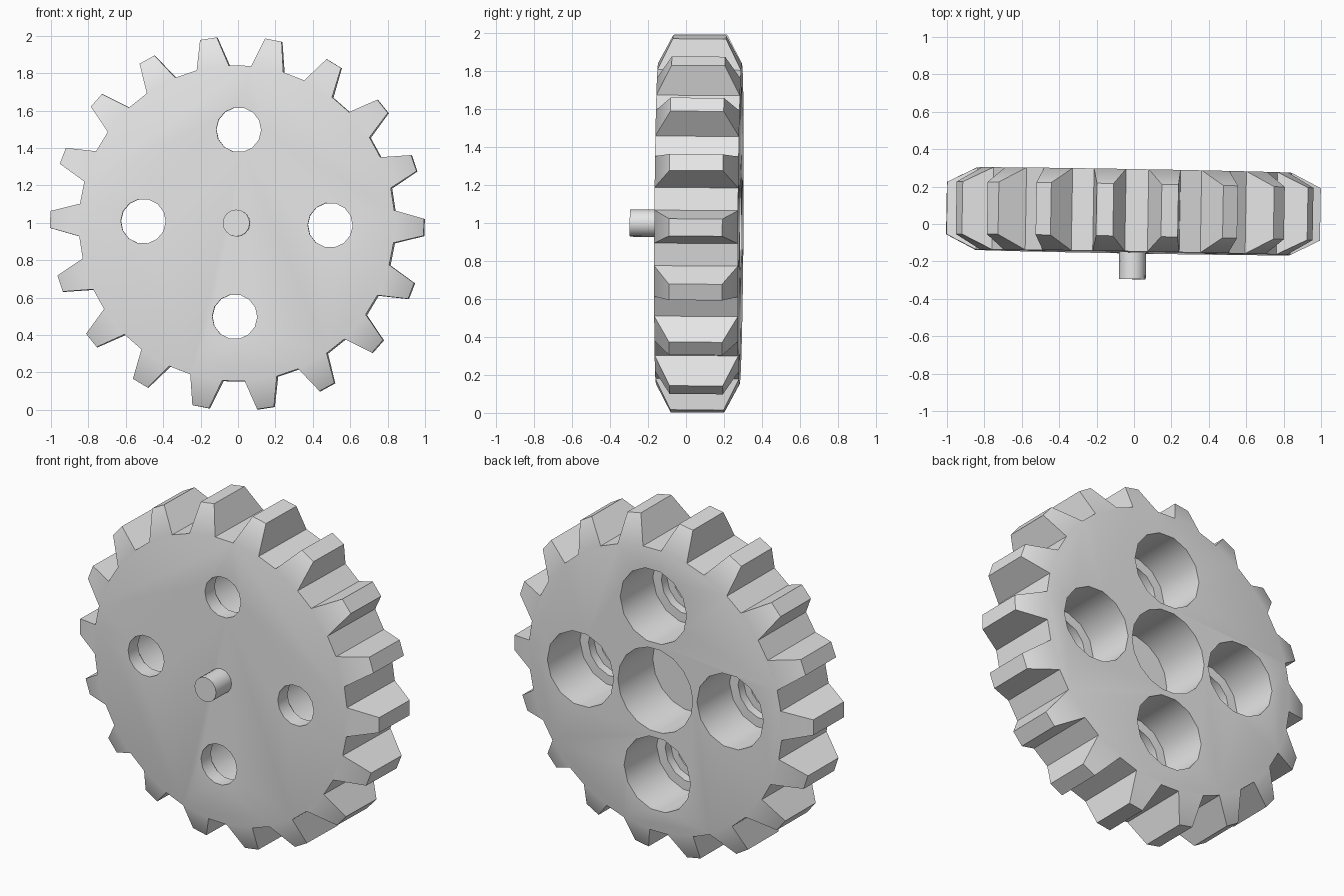
import bpy, bmesh
from math import sin, cos, pi, radians
from mathutils import Vector

cube = bpy.data.objects.get("Cube")
if cube:
    bpy.data.objects.remove(cube, do_unlink=True)

TEETH = 18
ROOT, TIP = 0.845, 1.0
HALF, TIP_HALF = 0.22, 0.14          # half thickness at root and tip
ROOT_ANG, TIP_ANG = radians(5.9), radians(2.6)

grey = bpy.data.materials.new("plain_grey")
grey.use_nodes = True
grey.diffuse_color = (0.8, 0.8, 0.8, 1)
grey.node_tree.nodes["Principled BSDF"].inputs["Base Color"].default_value = (0.8, 0.8, 0.8, 1)


def finish(name, bm):
    bmesh.ops.recalc_face_normals(bm, faces=bm.faces)
    mesh = bpy.data.meshes.new(name)
    bm.to_mesh(mesh)
    bm.free()
    mesh.materials.append(grey)
    obj = bpy.data.objects.new(name, mesh)
    bpy.context.collection.objects.link(obj)
    return obj


def polar(r, a, y):
    return Vector((r * cos(a), y, r * sin(a)))


def turned(name, profile, sides, x=0, z=0):
    """Capped solid turned around the y axis from (radius, y) points."""
    bm = bmesh.new()
    rings = [[bm.verts.new(polar(r, 2 * pi * i / sides, y) + Vector((x, 0, z)))
              for i in range(sides)] for r, y in profile]
    for a, b in zip(rings, rings[1:]):
        for i in range(sides):
            j = (i + 1) % sides
            bm.faces.new((a[i], a[j], b[j], b[i]))
    bm.faces.new(rings[0])
    bm.faces.new(rings[-1])
    return finish(name, bm)


# Gear blank: disc with tapered teeth
bm = bmesh.new()
front, back = [], []
for t in range(TEETH):
    a = 2 * pi * t / TEETH
    for s in (-1, 1):
        front.append(bm.verts.new(polar(ROOT, a + s * ROOT_ANG, -HALF)))
        back.append(bm.verts.new(polar(ROOT, a + s * ROOT_ANG, HALF)))
bm.faces.new(front)
bm.faces.new(back)
for t in range(TEETH):
    a = 2 * pi * t / TEETH
    i, j, k = 2 * t, 2 * t + 1, (2 * t + 2) % (2 * TEETH)
    base = [front[i], front[j], back[j], back[i]]
    tip = [bm.verts.new(polar(TIP, a + s * TIP_ANG, y * TIP_HALF))
           for s, y in ((-1, -1), (1, -1), (1, 1), (-1, 1))]
    for n in range(4):
        m = (n + 1) % 4
        bm.faces.new((base[n], base[m], tip[m], tip[n]))
    bm.faces.new(tip)
    bm.faces.new((front[j], front[k], back[k], back[j]))   # valley floor
gear = finish("gear", bm)

# Stepped through holes and the blind centre recess
step = [(0.12, -0.4), (0.12, -0.13), (0.165, -0.13), (0.165, -0.08),
        (0.222, -0.08), (0.222, 0.4)]
cutters = [turned("hole_cutter", step, 14, x, z)
           for x, z in ((0.5, 0), (-0.5, 0), (0, 0.5), (0, -0.5))]
cutters.append(turned("recess_cutter", [(0.25, -0.1), (0.25, 0.4)], 18))
bpy.context.view_layer.objects.active = gear
for c in cutters:
    c.hide_render = True
    mod = gear.modifiers.new("cut", "BOOLEAN")
    mod.operation = "DIFFERENCE"
    mod.solver = "EXACT"
    mod.object = c
    bpy.ops.object.modifier_apply(modifier=mod.name)
    bpy.data.objects.remove(c, do_unlink=True)

# Axle pin on the front
pin = turned("axle_pin", [(0.072, -0.363), (0.072, -0.2)], 16)

# Shared placement with a slight tilt, then shading
for obj in (gear, pin):
    obj.location = (-0.003, 0.068, 0.996)
    obj.rotation_euler = (radians(-0.4), radians(1.2), radians(-1))
    bpy.ops.object.select_all(action="DESELECT")
    obj.select_set(True)
    bpy.context.view_layer.objects.active = obj
    bpy.ops.object.shade_smooth_by_angle(angle=radians(32))
